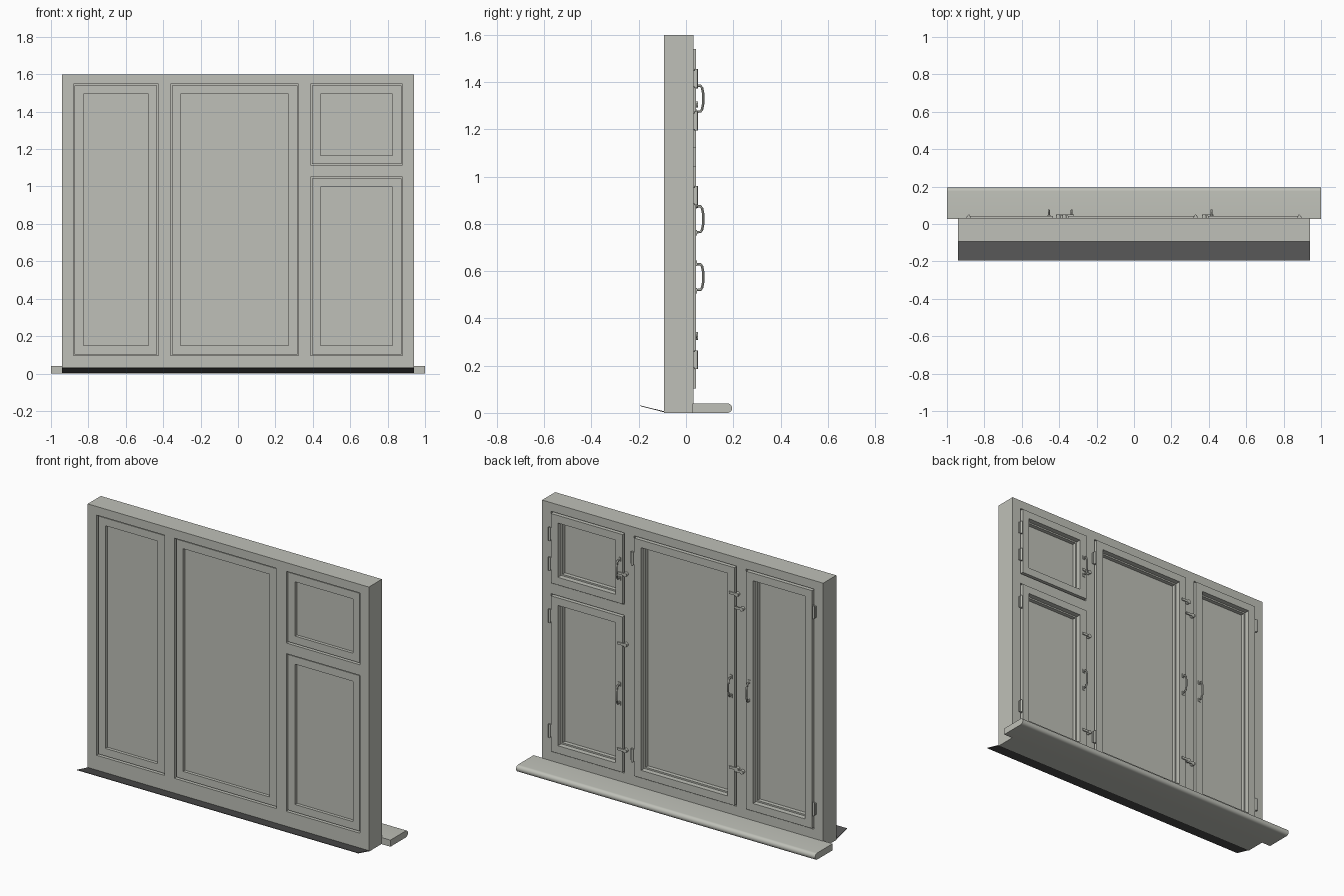
import bpy, bmesh, math
from mathutils import Matrix

if "Cube" in bpy.data.objects:
    bpy.data.objects.remove(bpy.data.objects["Cube"])


def material(name, col):
    m = bpy.data.materials.new(name)
    m.diffuse_color = (*col, 1)
    m.use_nodes = True
    m.node_tree.nodes["Principled BSDF"].inputs["Base Color"].default_value = m.diffuse_color
    return m


GREY = material("painted_grey", (0.52, 0.53, 0.48))
DARK = material("dark_metal", (0.085, 0.085, 0.085))


def finish(name, bm, mat, smooth=False):
    bmesh.ops.recalc_face_normals(bm, faces=bm.faces)
    me = bpy.data.meshes.new(name)
    bm.to_mesh(me)
    bm.free()
    me.materials.append(mat)
    ob = bpy.data.objects.new(name, me)
    bpy.context.collection.objects.link(ob)
    if smooth:
        bpy.ops.object.select_all(action='DESELECT')
        ob.select_set(True)
        bpy.context.view_layer.objects.active = ob
        bpy.ops.object.shade_smooth_by_angle(angle=math.radians(35))
    return ob


def add_box(bm, x0, x1, y0, y1, z0, z1):
    m = Matrix.Translation(((x0 + x1) / 2, (y0 + y1) / 2, (z0 + z1) / 2)) @ \
        Matrix.Diagonal((x1 - x0, y1 - y0, z1 - z0, 1))
    bmesh.ops.create_cube(bm, size=1, matrix=m)


def add_cyl(bm, loc, r, h, axis, seg=16):
    rot = {'x': Matrix.Rotation(math.pi / 2, 4, 'Y'),
           'y': Matrix.Rotation(math.pi / 2, 4, 'X'), 'z': Matrix()}[axis]
    bmesh.ops.create_cone(bm, cap_ends=True, segments=seg, radius1=r, radius2=r,
                          depth=h, matrix=Matrix.Translation(loc) @ rot)


def add_ring(bm, outer, inner, y0, y1):
    # rectangular picture-frame solid between two x/z rectangles
    loops = []
    for (x0, x1, z0, z1), y in ((outer, y0), (inner, y0), (inner, y1), (outer, y1)):
        loops.append([bm.verts.new(p) for p in
                      ((x0, y, z0), (x1, y, z0), (x1, y, z1), (x0, y, z1))])
    for a in range(4):
        for i in range(4):
            j = (i + 1) % 4
            b = (a + 1) % 4
            bm.faces.new((loops[a][i], loops[a][j], loops[b][j], loops[b][i]))


def grow(r, d):
    return (r[0] - d, r[1] + d, r[2] - d, r[3] + d)


def extrude_x(name, pts, x0, x1, mat, smooth=False):
    bm = bmesh.new()
    f = bm.faces.new([bm.verts.new((x0, y, z)) for y, z in pts])
    g = bmesh.ops.extrude_face_region(bm, geom=[f])
    bmesh.ops.translate(bm, vec=(x1 - x0, 0, 0),
                        verts=[v for v in g['geom'] if isinstance(v, bmesh.types.BMVert)])
    return finish(name, bm, mat, smooth)


# fixed frame: jambs, mullions, head, bottom rail and transom
Y0, Y1 = -0.093, 0.032
bm = bmesh.new()
add_ring(bm, (-0.94, 0.94, 0, 1.6), (-0.88, 0.88, 0.096, 1.548), Y0, Y1)
add_box(bm, -0.425, -0.36, Y0, Y1, 0.096, 1.548)
add_box(bm, 0.324, 0.388, Y0, Y1, 0.096, 1.548)
add_box(bm, 0.388, 0.88, Y0, Y1, 1.05, 1.114)
finish("window_frame", bm, GREY)

# opening sashes with glazing
SASHES = {"left": (-0.88, -0.425, 0.096, 1.548),
          "middle": (-0.36, 0.324, 0.096, 1.548),
          "upper_right": (0.388, 0.88, 1.114, 1.548),
          "lower_right": (0.388, 0.88, 0.096, 1.05)}
for name, r in SASHES.items():
    glass = grow(r, -0.053)
    bm = bmesh.new()
    add_ring(bm, grow(r, -0.007), glass, -0.085, 0.043)
    add_ring(bm, grow(r, 0.004), grow(r, -0.03), -0.07, 0.02)
    finish(name + "_sash", bm, GREY)
    bm = bmesh.new()
    add_ring(bm, grow(glass, 0.004), grow(glass, -0.009), -0.02, 0.012)
    finish(name + "_glazing_bead", bm, GREY)
    bm = bmesh.new()
    add_box(bm, glass[0] - 0.004, glass[1] + 0.004, -0.066, -0.012,
            glass[2] - 0.004, glass[3] + 0.004)
    finish(name + "_glass", bm, GREY)

# inner sill with a rounded nose
nose = [(0.175 + 0.02 * math.cos(a), 0.02 + 0.02 * math.sin(a))
        for a in (math.radians(-90 + 15 * i) for i in range(13))]
extrude_x("inner_sill", [(0.028, 0.0)] + nose + [(0.028, 0.04)], -1, 1, GREY, True)

# outer drip sheet
extrude_x("outer_drip_sheet", [(-0.09, 0.002), (-0.195, 0.029), (-0.195, 0.032),
                               (-0.09, 0.006)], -0.94, 0.94, DARK)

# hinges on the inner face
bm = bmesh.new()
for x, zs in ((0.883, (1.415, 1.235, 0.92, 0.225)), (0.33, (1.415, 0.225)),
              (-0.883, (1.415, 0.225))):
    for z in zs:
        add_cyl(bm, (x, 0.043, z), 0.007, 0.08, 'z')
        add_box(bm, x - 0.012, x + 0.012, 0.03, 0.04, z - 0.035, z + 0.035)
finish("hinges", bm, GREY, True)

# bow handles: round bar swept along a shallow arc
def handle(name, x, z):
    path = [(0.043, -0.055), (0.062, -0.054), (0.068, -0.045), (0.073, -0.02),
            (0.073, 0.02), (0.068, 0.045), (0.062, 0.054), (0.043, 0.055)]
    n, r = 10, 0.0055
    bm = bmesh.new()
    rings = []
    for i, (y, dz) in enumerate(path):
        a, b = path[max(i - 1, 0)], path[min(i + 1, len(path) - 1)]
        ty, tz = b[0] - a[0], b[1] - a[1]
        L = math.hypot(ty, tz)
        ny, nz = -tz / L, ty / L
        ring = []
        for k in range(n):
            t = 2 * math.pi * k / n
            s = r * math.sin(t)
            ring.append(bm.verts.new((x + r * math.cos(t), y + s * ny, z + dz + s * nz)))
        rings.append(ring)
    for p, q in zip(rings, rings[1:]):
        for k in range(n):
            bm.faces.new((p[k], p[(k + 1) % n], q[(k + 1) % n], q[k]))
    bm.faces.new(rings[0])
    bm.faces.new(rings[-1])
    for dz in (-0.058, 0.058):
        add_box(bm, x - 0.008, x + 0.008, 0.042, 0.047, z + dz - 0.012, z + dz + 0.012)
    finish(name, bm, GREY, True)


handle("left_handle", -0.455, 0.82)
handle("middle_handle", -0.333, 0.82)
handle("upper_right_handle", 0.414, 1.33)
handle("lower_right_handle", 0.414, 0.575)

# turn latches on the mullions
bm = bmesh.new()
for x, z in ((0.375, 1.305), (0.375, 0.88), (0.375, 0.24), (-0.372, 1.385),
             (-0.405, 1.305), (-0.372, 0.33), (-0.405, 0.32)):
    add_cyl(bm, (x, 0.041, z), 0.012, 0.02, 'y')
    add_box(bm, x - 0.012, x + 0.05, 0.044, 0.05, z - 0.007, z + 0.007)
finish("turn_latches", bm, GREY, True)
